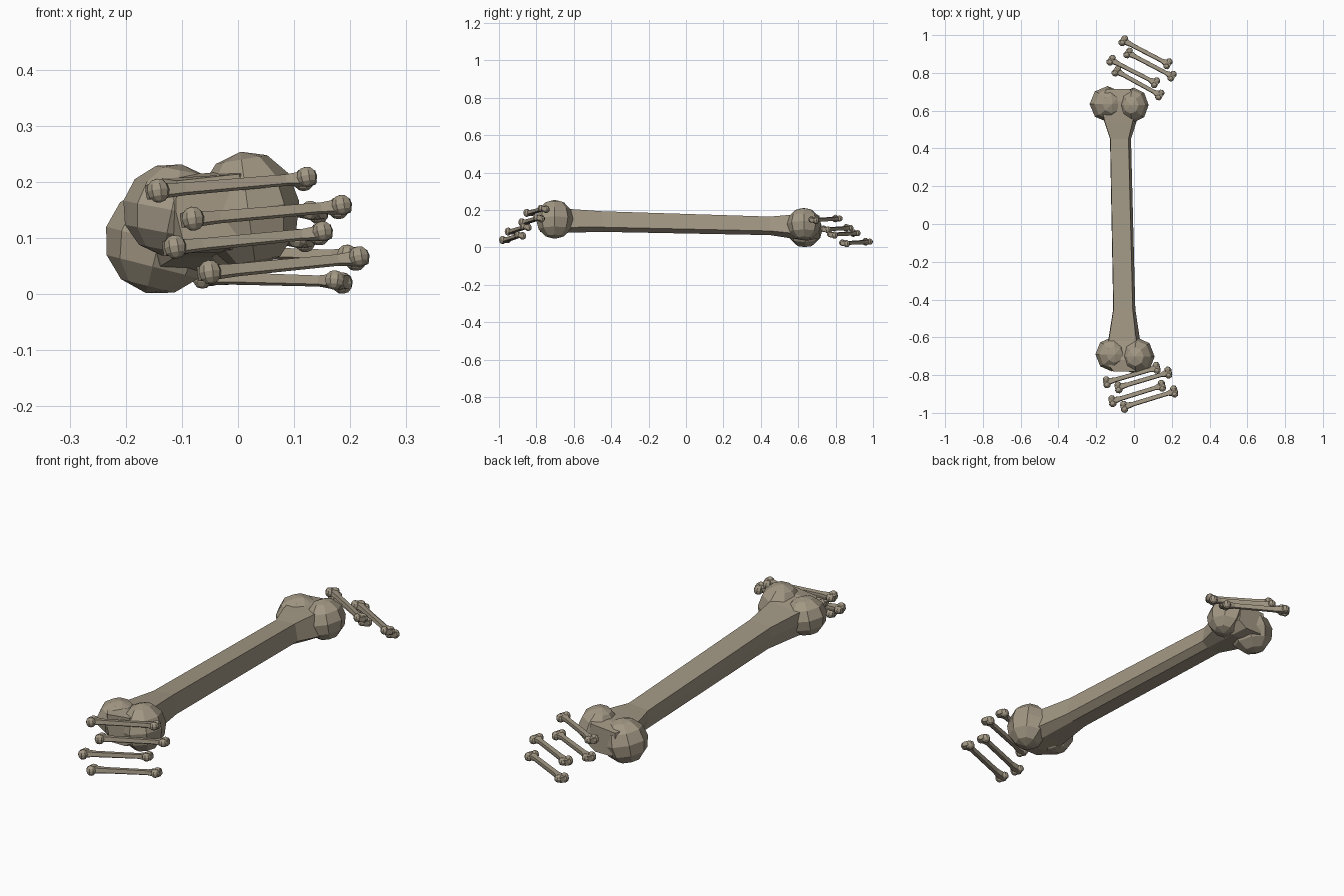
import bpy, bmesh
from mathutils import Vector, Matrix

if "Cube" in bpy.data.objects:
    bpy.data.objects.remove(bpy.data.objects["Cube"])

mat = bpy.data.materials.new("old bone")
mat.diffuse_color = (0.36, 0.31, 0.23, 1)
mat.use_nodes = True
mat.node_tree.nodes["Principled BSDF"].inputs["Base Color"].default_value = mat.diffuse_color


def add_object(name, bm):
    bmesh.ops.recalc_face_normals(bm, faces=bm.faces[:])
    mesh = bpy.data.meshes.new(name)
    bm.to_mesh(mesh)
    bm.free()
    mesh.materials.append(mat)
    obj = bpy.data.objects.new(name, mesh)
    bpy.context.collection.objects.link(obj)
    return obj


def lobe(name, centre, radii, turn):
    bm = bmesh.new()
    m = (Matrix.Translation(centre) @ Matrix.Diagonal((*radii, 1))
         @ Matrix.Rotation(turn, 4, 'Y'))
    bmesh.ops.create_uvsphere(bm, u_segments=8, v_segments=6, radius=1, matrix=m)
    return add_object(name, bm)


# Shaft: six-sided section lofted along y, flaring into both ends
section = [(-.058, .045), (.043, .055), (.057, -.03),
           (.025, -.055), (-.045, -.055), (-.06, 0)]
rings = [  # y, centre x, centre z, width scale, height scale
    (-.78, -.045, .148, 1.1, 1.2), (-.72, -.045, .148, 1.9, 1.35),
    (-.62, -.05, .142, 1.45, 1.15), (-.45, -.05, .138, 1, 1),
    (.45, -.07, .115, .95, .9), (.54, -.07, .112, 1.45, 1.1),
    (.65, -.07, .108, 1.9, 1.3), (.715, -.075, .11, 1.2, 1.1)]
bm = bmesh.new()
loops = [[bm.verts.new((cx + x * sx, y, cz + z * sz)) for x, z in section]
         for y, cx, cz, sx, sz in rings]
for a, b in zip(loops, loops[1:]):
    for i in range(6):
        j = (i + 1) % 6
        bm.faces.new((a[i], a[j], b[j], b[i]))
bm.faces.new(loops[0])
bm.faces.new(loops[-1])
large = add_object("large_bone", bm)

# Two knuckle lobes at each end, merged with the shaft
lobes = [
    lobe("lobe_1", (-.118, -.69, .15), (.088, .09, .083), .2),
    lobe("lobe_2", (.018, -.702, .15), (.092, .1, .105), -.15),
    lobe("lobe_3", (-.14, .635, .096), (.098, .095, .097), .25),
    lobe("lobe_4", (-.003, .63, .124), (.082, .092, .088), -.2)]
for l in lobes:
    mod = large.modifiers.new("merge", 'BOOLEAN')
    mod.operation = 'UNION'
    mod.solver = 'EXACT'
    mod.object = l
bpy.context.view_layer.update()
dg = bpy.context.evaluated_depsgraph_get()
merged = bpy.data.meshes.new_from_object(large.evaluated_get(dg))
large.modifiers.clear()
large.data = merged
merged.materials.clear()
merged.materials.append(mat)
for p in merged.polygons:
    p.material_index = 0
for l in lobes:
    bpy.data.objects.remove(l)

# Small bones: shrunken copies laid between a left and a right knuckle point
CENTRE = Vector((-.061, -.033, .128))


def small_bone(name, left, right):
    p, q = Vector(left), Vector(right)
    d = q - p
    y = d.normalized()
    x = y.cross(Vector((0, 0, 1))).normalized()
    rot = Matrix((x, y, x.cross(y))).transposed().to_4x4()
    obj = bpy.data.objects.new(name, merged)
    bpy.context.collection.objects.link(obj)
    obj.matrix_world = (Matrix.Translation((p + q) / 2) @ rot
                        @ Matrix.Scale(d.length / 1.33, 4)
                        @ Matrix.Translation(-CENTRE))


front = [((-.145, -.835, .18), (.12, -.765, .21)),
         ((-.083, -.862, .13), (.182, -.79, .16)),
         ((-.115, -.935, .08), (.148, -.86, .113)),
         ((-.053, -.965, .035), (.213, -.89, .068))]
back = [((-.055, .973, .026), (.178, .845, .026)),
        ((-.03, .908, .072), (.2, .78, .072)),
        ((-.12, .87, .1), (.112, .745, .1)),
        ((-.092, .812, .15), (.135, .68, .15))]
for side, bones in (("front", front), ("back", back)):
    for i, (a, b) in enumerate(bones, 1):
        small_bone(f"small_bone_{side}_{i}", a, b)
